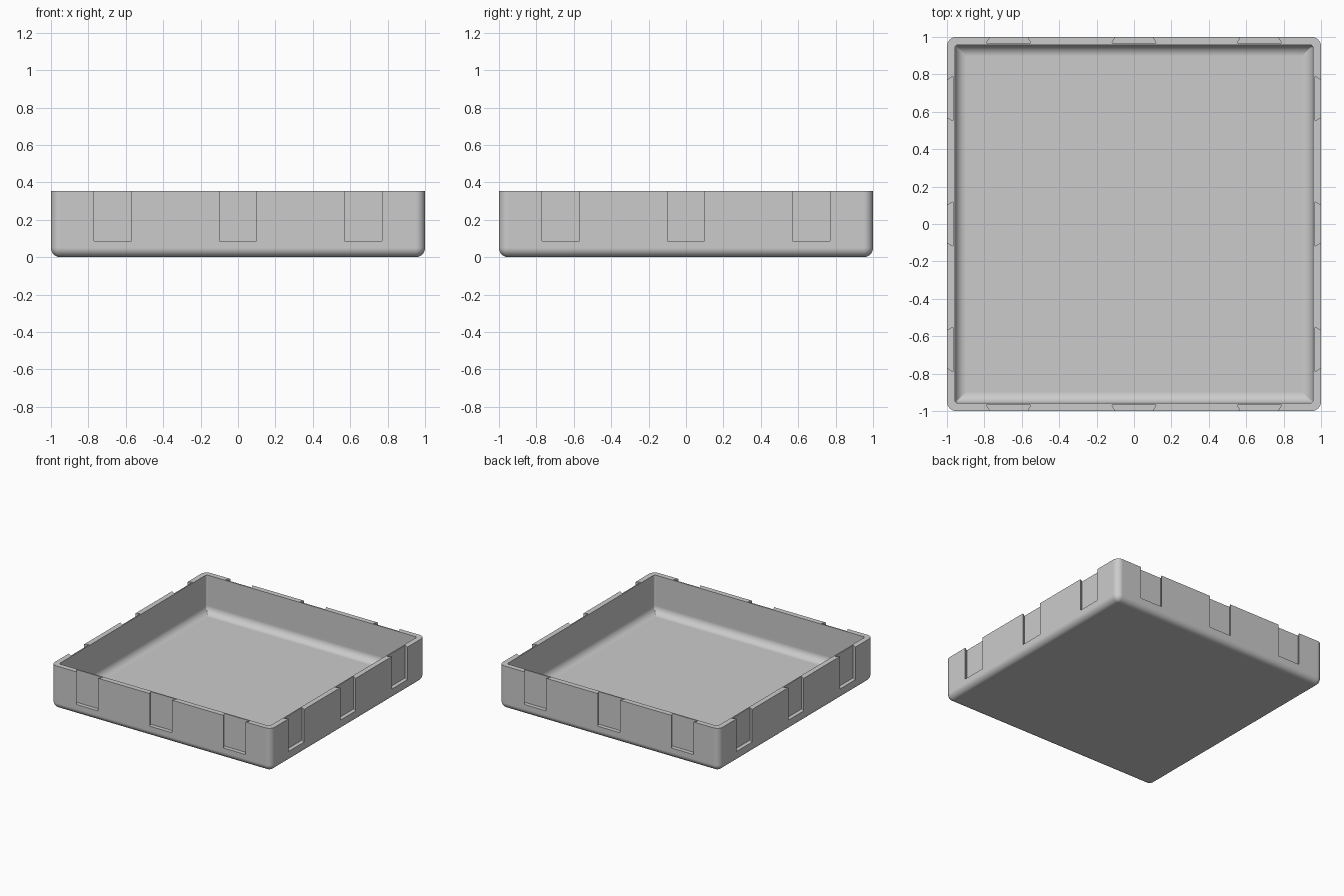
import bpy, bmesh
from math import sin, cos, pi, radians
from mathutils import Matrix, Vector

cube = bpy.data.objects.get("Cube")
if cube:
    bpy.data.objects.remove(cube, do_unlink=True)

HEIGHT, WALL, FLOOR = 0.355, 0.043, 0.045
OUTER_R, INNER_R, FILLET = 0.05, 0.015, 0.06
STEPS = 8

grey = bpy.data.materials.new("plain grey")
grey.use_nodes = True
colour = (0.6, 0.6, 0.6, 1)
grey.diffuse_color = colour
grey.node_tree.nodes["Principled BSDF"].inputs["Base Color"].default_value = colour


def make_object(name, bm):
    bmesh.ops.recalc_face_normals(bm, faces=bm.faces)
    mesh = bpy.data.meshes.new(name)
    bm.to_mesh(mesh)
    bm.free()
    obj = bpy.data.objects.new(name, mesh)
    bpy.context.collection.objects.link(obj)
    mesh.materials.append(grey)
    return obj


def rounded_square(bm, half, radius, z):
    ring = []
    for corner in range(4):
        middle = corner * pi / 2 + pi / 4
        centre = Vector((cos(middle), sin(middle), 0)) * (half - radius) * 2 ** 0.5
        for i in range(STEPS + 1):
            a = (corner + i / STEPS) * pi / 2
            ring.append(bm.verts.new(centre + Vector((radius * cos(a), radius * sin(a), z))))
    return ring


# Tray shell: rings run up the outside, over the rim and down the inside
quarter = [i / STEPS * pi / 2 for i in range(STEPS + 1)]
rings = []
for a in quarter:
    inset = OUTER_R * (1 - sin(a))
    rings.append((1 - inset, OUTER_R - inset, OUTER_R * (1 - cos(a))))
rings.append((1, OUTER_R, HEIGHT))
rings.append((1 - WALL, INNER_R, HEIGHT))
for a in quarter:
    inset = FILLET * (1 - cos(a))
    rings.append((1 - WALL - inset, INNER_R - inset, FLOOR + FILLET * (1 - sin(a))))

bm = bmesh.new()
loops = [rounded_square(bm, half, max(r, 0.002), z) for half, r, z in rings]
for low, high in zip(loops, loops[1:]):
    for i in range(len(low)):
        j = (i + 1) % len(low)
        bm.faces.new((low[i], low[j], high[j], high[i]))
bm.faces.new(loops[0])
bm.faces.new(loops[-1])
tray = make_object("tray", bm)

# Dovetail slots: three on each side, open at the rim, wider inside
bm = bmesh.new()
profile = [(-0.119, 0.967), (0.119, 0.967), (0.088, 1.02), (-0.088, 1.02)]
for side in range(4):
    turn = Matrix.Rotation(side * pi / 2, 3, "Z")
    for x in (-0.67, 0, 0.67):
        face = bm.faces.new([bm.verts.new(turn @ Vector((x + u, v, 0.087))) for u, v in profile])
        top = bmesh.ops.extrude_face_region(bm, geom=[face])["geom"]
        bmesh.ops.translate(bm, vec=(0, 0, 0.4),
                            verts=[v for v in top if isinstance(v, bmesh.types.BMVert)])
cutter = make_object("slot_cutter", bm)
cutter.hide_render = True

cut = tray.modifiers.new("slots", "BOOLEAN")
cut.operation, cut.solver, cut.object = "DIFFERENCE", "EXACT", cutter
bpy.ops.object.select_all(action="DESELECT")
bpy.context.view_layer.objects.active = tray
tray.select_set(True)
bpy.ops.object.modifier_apply(modifier="slots")
bpy.data.objects.remove(cutter, do_unlink=True)

# Smooth fillets with flat walls
bpy.ops.object.shade_smooth_by_angle(angle=radians(30))
weighted = tray.modifiers.new("flat_walls", "WEIGHTED_NORMAL")
weighted.keep_sharp = True
